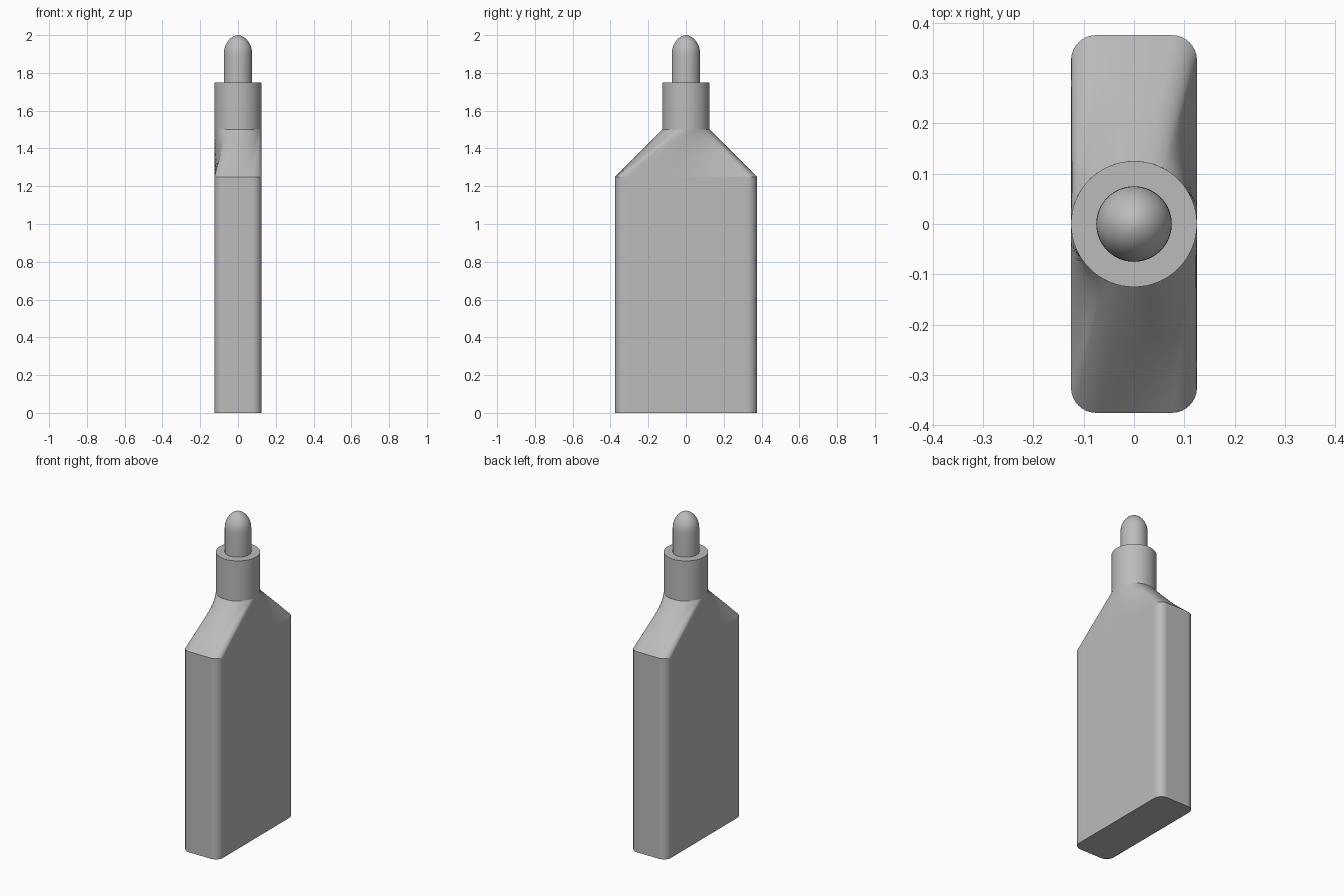
import bpy, bmesh, math
from math import cos, sin, radians, pi

cube = bpy.data.objects.get("Cube")
if cube:
    bpy.data.objects.remove(cube)

grey = bpy.data.materials.new("plain_grey")
grey.use_nodes = True
COLOUR = (0.5, 0.5, 0.5, 1)
grey.diffuse_color = COLOUR
grey.node_tree.nodes["Principled BSDF"].inputs["Base Color"].default_value = COLOUR


def build(name, rings):
    """Skin a stack of closed rings, cap both ends and shade it."""
    bm = bmesh.new()
    loops = [[bm.verts.new(p) for p in ring] for ring in rings]
    n = len(loops[0])
    for low, high in zip(loops, loops[1:]):
        for i in range(n):
            j = (i + 1) % n
            bm.faces.new((low[i], low[j], high[j], high[i]))
    bm.faces.new(loops[0][::-1])
    bm.faces.new(loops[-1])
    bmesh.ops.remove_doubles(bm, verts=bm.verts, dist=1e-5)
    bmesh.ops.recalc_face_normals(bm, faces=bm.faces)
    mesh = bpy.data.meshes.new(name)
    bm.to_mesh(mesh)
    bm.free()
    mesh.materials.append(grey)
    obj = bpy.data.objects.new(name, mesh)
    bpy.context.collection.objects.link(obj)
    bpy.ops.object.select_all(action='DESELECT')
    obj.select_set(True)
    bpy.context.view_layer.objects.active = obj
    bpy.ops.object.shade_smooth_by_angle(angle=radians(25))
    return obj


def circle(r, z, n=64):
    return [(r * cos(2 * pi * i / n), r * sin(2 * pi * i / n), z) for i in range(n)]


# Matching outlines: rounded rectangle below, twisted circle above
HX, HY, R, NECK = 0.125, 0.375, 0.05, 0.125
ARC, SIDE, TWIST, ARC_SPAN = 8, 20, 25, 16
rect, ring = [], []
for k, (sx, sy) in enumerate([(1, -1), (1, 1), (-1, 1), (-1, -1)]):
    cx, cy = sx * (HX - R), sy * (HY - R)
    mid = -45 + 90 * k
    for i in range(ARC + 1):
        t = i / ARC - 0.5
        a = radians(mid + 90 * t)
        rect.append((cx + R * cos(a), cy + R * sin(a)))
        ring.append(mid + TWIST + ARC_SPAN * t)
    # straight side up to the next corner
    x0, y0 = rect[-1]
    a1 = radians(mid + 45)
    length = 2 * ((HY if k % 2 == 0 else HX) - R)
    for i in range(1, SIDE):
        s = i / SIDE
        rect.append((x0 - sin(a1) * length * s, y0 + cos(a1) * length * s))
        ring.append(mid + TWIST + ARC_SPAN / 2 + (90 - ARC_SPAN) * s)
top = [(NECK * cos(radians(a)), NECK * sin(radians(a))) for a in ring]

# Flat tank
build("bottle_body", [[(x, y, z) for x, y in rect] for z in (0, 1.25)])

# Ruled shoulder between tank and neck
STEPS = 12
build("shoulder", [[(p[0] + (q[0] - p[0]) * t, p[1] + (q[1] - p[1]) * t, 1.25 + 0.25 * t)
                    for p, q in zip(rect, top)]
                   for t in (i / STEPS for i in range(STEPS + 1))])

# Neck and rounded tip
build("neck", [circle(NECK, 1.5), circle(NECK, 1.75)])
dome = [(0.075, 1.75), (0.075, 1.9)]
dome += [(0.075 * cos(a) ** 1.1, 1.9 + 0.1 * sin(a))
         for a in (radians(9 * i) for i in range(1, 10))]
dome.append((0.0, 2.0))
build("tip", [circle(r, z) for r, z in dome])
